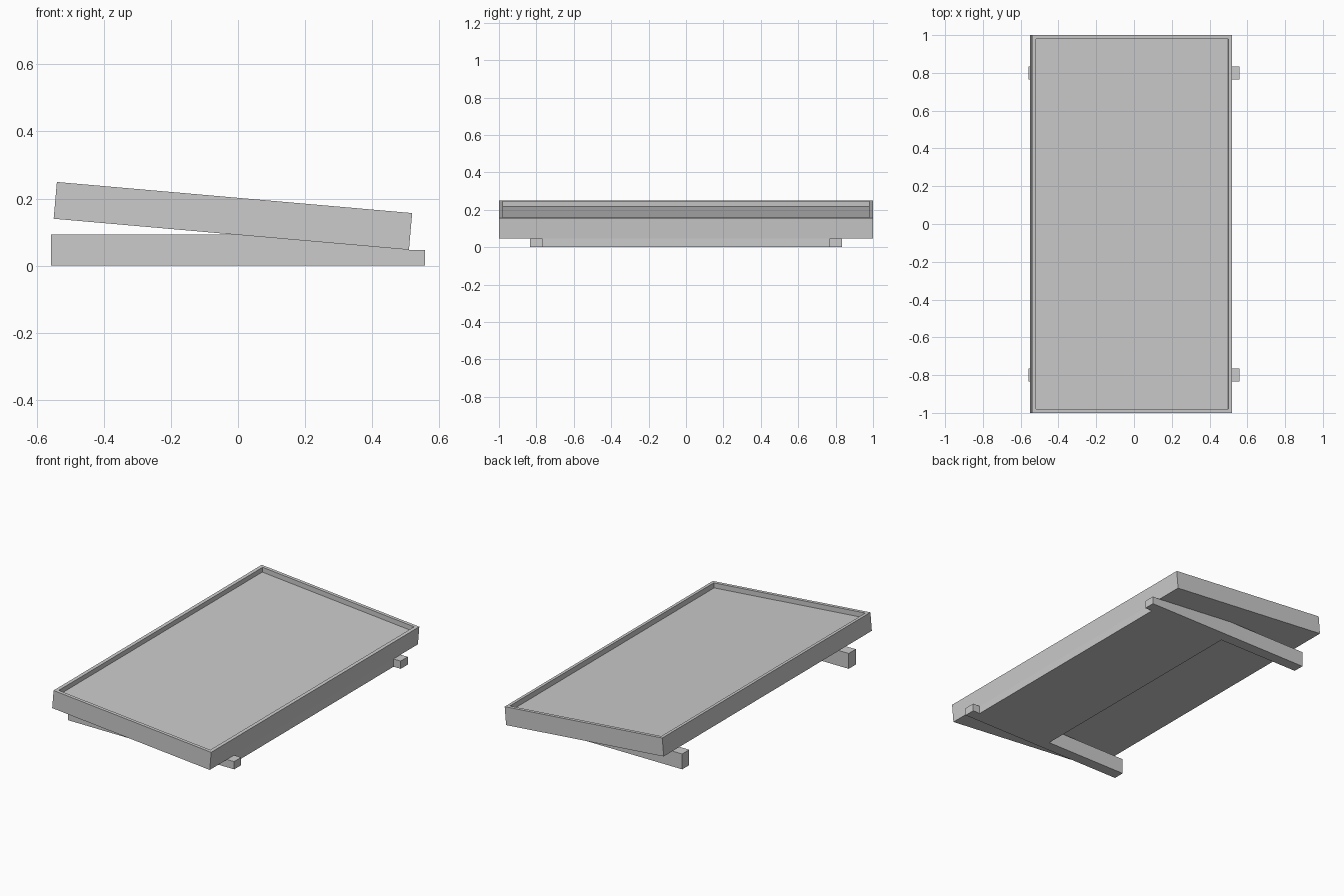
import bpy, bmesh, math
from mathutils import Matrix

if "Cube" in bpy.data.objects:
    bpy.data.objects.remove(bpy.data.objects["Cube"])

TILT = math.radians(5)
LOW_X, LOW_Z = 0.51, 0.047            # lower right corner of the tilted tray


def underside(x):
    return LOW_Z + (LOW_X - x) * math.tan(TILT)


def finish(bm, name):
    bmesh.ops.recalc_face_normals(bm, faces=bm.faces[:])
    mesh = bpy.data.meshes.new(name)
    bm.to_mesh(mesh)
    bm.free()
    obj = bpy.data.objects.new(name, mesh)
    bpy.context.collection.objects.link(obj)
    return obj


def extrude_profile(name, points, y0, y1):
    """Extrude an x-z outline from y0 to y1."""
    bm = bmesh.new()
    face = bm.faces.new([bm.verts.new((x, y0, z)) for x, z in points])
    new = bmesh.ops.extrude_face_region(bm, geom=[face])["geom"]
    verts = [g for g in new if isinstance(g, bmesh.types.BMVert)]
    bmesh.ops.translate(bm, verts=verts, vec=(0, y1 - y0, 0))
    return finish(bm, name)


# Tilted tray with a raised rim around a recessed top
W, H, RIM, DEPTH = 1.064, 0.11, 0.029, 0.03
bm = bmesh.new()
bmesh.ops.create_cube(bm, size=1)
bmesh.ops.scale(bm, vec=(W, 2, H), verts=bm.verts)
bmesh.ops.translate(bm, vec=(-W / 2, 0, H / 2), verts=bm.verts)
bm.normal_update()
top = max(bm.faces, key=lambda f: f.calc_center_median().z)
bmesh.ops.inset_region(bm, faces=[top], thickness=RIM)
new = bmesh.ops.extrude_face_region(bm, geom=[top])["geom"]
bmesh.ops.translate(bm, vec=(0, 0, -DEPTH),
                    verts=[g for g in new if isinstance(g, bmesh.types.BMVert)])
if top.is_valid:
    bmesh.ops.delete(bm, geom=[top], context='FACES_ONLY')
tray = finish(bm, "tray")
tray.data.transform(Matrix.Translation((LOW_X, 0, LOW_Z)) @ Matrix.Rotation(TILT, 4, 'Y'))

# Support beams, cut to the slope of the tray
MID = -0.02
beam = [(-0.558, 0), (0.558, 0), (0.558, LOW_Z), (LOW_X, LOW_Z),
        (MID, underside(MID)), (-0.558, underside(MID))]
for side, y in (("front", -0.8), ("back", 0.8)):
    extrude_profile(side + "_beam", beam, y - 0.034, y + 0.034)

# Filler block between the beams under the low half of the tray
edge = -0.01
block = [(edge, 0), (LOW_X, 0), (LOW_X, LOW_Z), (edge, underside(edge))]
extrude_profile("filler_block", block, -0.766, 0.766)
